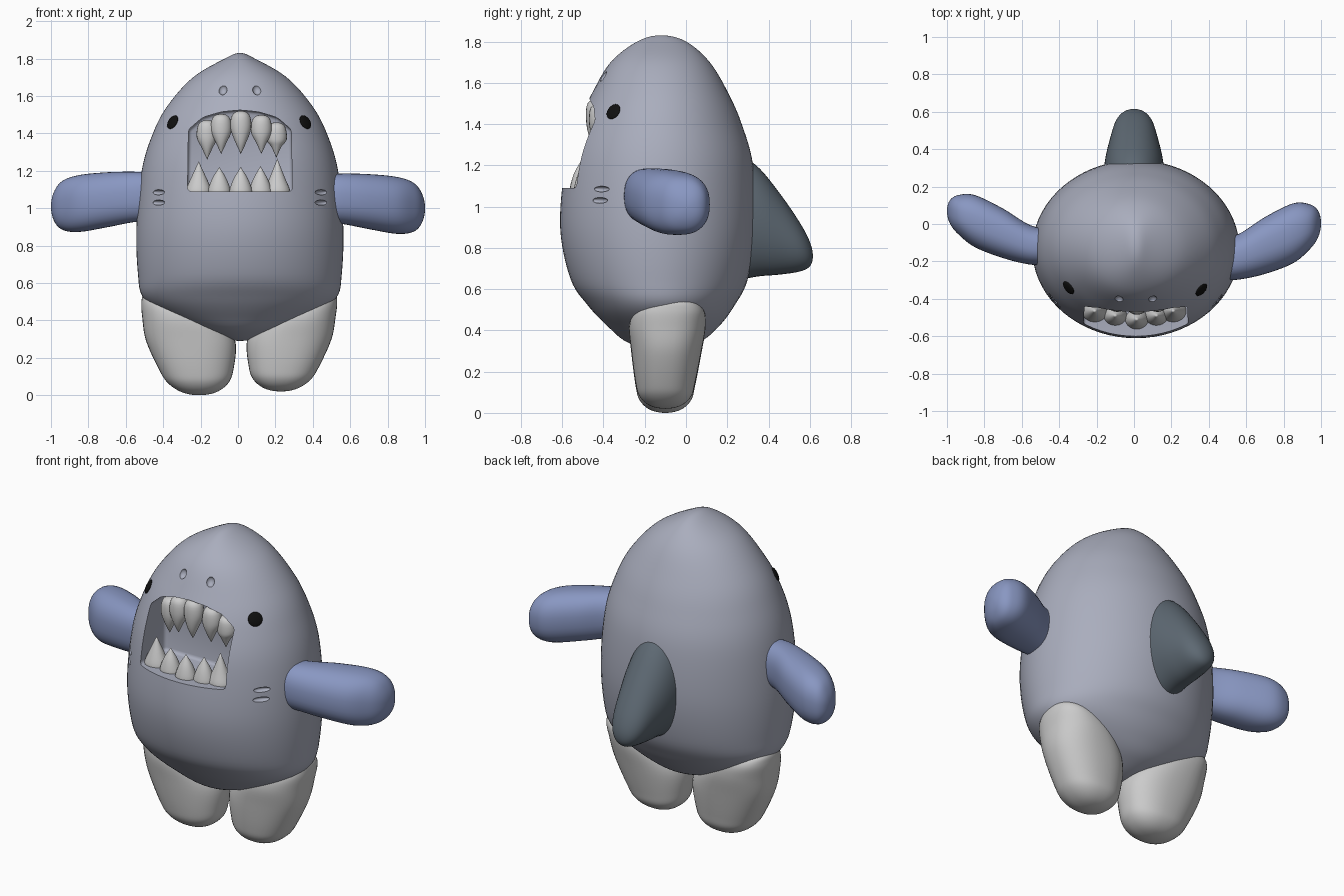
import bpy, bmesh, math
from mathutils import Vector

if "Cube" in bpy.data.objects:
    bpy.data.objects.remove(bpy.data.objects["Cube"])


def material(name, rgb):
    m = bpy.data.materials.new(name)
    m.diffuse_color = (*rgb, 1)
    m.use_nodes = True
    m.node_tree.nodes["Principled BSDF"].inputs["Base Color"].default_value = m.diffuse_color
    return m


BODY = material("slate", (0.40, 0.42, 0.51))
ARM = material("blue", (0.25, 0.31, 0.54))
FIN = material("dark_slate", (0.11, 0.14, 0.17))
BLACK = material("black", (0.005, 0.005, 0.005))


def finish(name, bm, mat=None, angle=40):
    bmesh.ops.recalc_face_normals(bm, faces=bm.faces)
    me = bpy.data.meshes.new(name)
    bm.to_mesh(me)
    bm.free()
    ob = bpy.data.objects.new(name, me)
    bpy.context.collection.objects.link(ob)
    if mat:
        me.materials.append(mat)
    smooth(ob, angle)
    return ob


def smooth(ob, angle=40):
    bpy.ops.object.select_all(action='DESELECT')
    bpy.context.view_layer.objects.active = ob
    ob.select_set(True)
    bpy.ops.object.shade_smooth_by_angle(angle=math.radians(angle))


def loft(name, stations, axis='z', mat=None, seg=40, sub=6, power=2.0, sharp=False):
    """Superellipse rings (t, u, v, ru, rv) joined along an axis by a smooth spline."""
    P = [tuple(s) for s in stations]

    def phantom(end, nxt, flat):
        if end[3] == 0 and not flat:
            return (nxt[0], nxt[1], nxt[2], -nxt[3], -nxt[4])
        return tuple(2 * a - b for a, b in zip(end, nxt))
    Q = [phantom(P[0], P[1], sharp)] + P + [phantom(P[-1], P[-2], False)]
    rows = []
    for i in range(1, len(P)):
        for k in range(sub):
            s = k / sub
            rows.append([0.5 * (2 * b + (c - a) * s + (2 * a - 5 * b + 4 * c - d) * s * s
                                + (3 * b - a - 3 * c + d) * s ** 3)
                         for a, b, c, d in zip(Q[i - 1], Q[i], Q[i + 1], Q[i + 2])])
    rows.append(P[-1])
    place = {'z': lambda t, u, v: (u, v, t), 'x': lambda t, u, v: (t, u, v),
             'y': lambda t, u, v: (u, t, v)}[axis]
    bm = bmesh.new()
    rings = []
    for t, u, v, ru, rv in rows:
        if abs(ru) < 1e-6:
            rings.append([bm.verts.new(place(t, u, v))])
            continue
        ring = []
        for j in range(seg):
            a = 2 * math.pi * j / seg
            c, s = math.cos(a), math.sin(a)
            du = math.copysign(abs(c) ** (2 / power), c) * ru
            dv = math.copysign(abs(s) ** (2 / power), s) * rv
            ring.append(bm.verts.new(place(t, u + du, v + dv)))
        rings.append(ring)
    for A, B in zip(rings, rings[1:]):
        for j in range(seg):
            k = (j + 1) % seg
            if len(A) == 1:
                bm.faces.new((A[0], B[j], B[k]))
            elif len(B) == 1:
                bm.faces.new((A[j], A[k], B[0]))
            else:
                bm.faces.new((A[j], A[k], B[k], B[j]))
    for r in (rings[0], rings[-1]):
        if len(r) > 1:
            bm.faces.new(r)
    return finish(name, bm, mat)


def blob(name, loc, normal, size, mat=None):
    """Ellipsoid whose local z follows the surface normal and local y points up."""
    bm = bmesh.new()
    bmesh.ops.create_uvsphere(bm, u_segments=24, v_segments=14, radius=1)
    ob = finish(name, bm, mat)
    ob.location = loc
    ob.rotation_mode = 'QUATERNION'
    ob.rotation_quaternion = Vector(normal).to_track_quat('Z', 'Y')
    ob.scale = size
    return ob


# Egg-shaped body
body = loft("body", [
    (0.29, 0.01, -0.11, 0, 0), (0.34, 0.01, -0.11, 0.19, 0.17),
    (0.42, 0.01, -0.11, 0.38, 0.27), (0.52, 0.01, -0.12, 0.515, 0.355),
    (0.65, 0.01, -0.13, 0.545, 0.43), (0.90, 0.01, -0.135, 0.553, 0.475),
    (1.20, 0.01, -0.13, 0.525, 0.455), (1.40, 0.01, -0.128, 0.465, 0.398),
    (1.55, 0.01, -0.125, 0.385, 0.33), (1.70, 0.01, -0.125, 0.25, 0.24),
    (1.80, 0.01, -0.118, 0.08, 0.118), (1.83, 0.01, -0.12, 0, 0)], mat=BODY, seg=72)
bpy.context.view_layer.update()


def on_front(x, z):
    hit, loc, nor, _ = body.ray_cast(Vector((x, -2, z)), Vector((0, 1, 0)))
    return loc, nor


cutters = []
# Eyes, nostril dents and gill slits on both sides
for side, label in ((-1, "left"), (1, "right")):
    loc, nor = on_front(0.005 + side * 0.355, 1.46)
    blob(label + "_eye", loc, nor, (0.04, 0.04, 0.012), BLACK)
    loc, nor = on_front(0.01 + side * 0.09, 1.63)
    cutters.append(blob("nostril_cutter", loc + nor * 0.008, nor, (0.024, 0.03, 0.025)))
    for z in (1.03, 1.085):
        loc, nor = on_front(0.01 + side * 0.435, z)
        cutters.append(blob("gill_cutter", loc, nor, (0.048, 0.014, 0.018)))

# Arched mouth cavity
outline = [(-0.27, 1.09), (0.29, 1.09), (0.285, 1.42), (0.21, 1.485), (0.11, 1.515),
           (0.01, 1.525), (-0.09, 1.515), (-0.19, 1.485), (-0.265, 1.42)]
bm = bmesh.new()
face = bm.faces.new([bm.verts.new((x, -0.9, z)) for x, z in outline])
out = bmesh.ops.extrude_face_region(bm, geom=[face])
bmesh.ops.translate(bm, vec=(0, 0.6, 0), verts=[g for g in out["geom"] if isinstance(g, bmesh.types.BMVert)])
bmesh.ops.recalc_face_normals(bm, faces=bm.faces)
bmesh.ops.bevel(bm, geom=bm.edges[:], offset=0.02, segments=3, profile=0.5, affect='EDGES')
cutters.append(finish("mouth_cutter", bm))

for c in cutters:
    c.hide_render = True
    mod = body.modifiers.new("cut", 'BOOLEAN')
    mod.operation = 'DIFFERENCE'
    mod.solver = 'EXACT'
    mod.object = c
    bpy.context.view_layer.objects.active = body
    bpy.ops.object.modifier_apply(modifier=mod.name)
for c in cutters:
    bpy.data.objects.remove(c, do_unlink=True)
smooth(body, 35)

# Teeth: x, tip height, y
for i, (x, tip, y) in enumerate([(-0.165, 1.26, -0.395), (-0.09, 1.29, -0.42), (0.015, 1.29, -0.435),
                                 (0.125, 1.29, -0.42), (0.205, 1.27, -0.395)]):
    top = 1.52 - 1.6 * (x - 0.01) ** 2
    loft(f"upper_tooth_{i + 1}", [(tip, x, y - 0.01, 0, 0), (tip + 0.06, x, y - 0.01, 0.028, 0.028),
         (top - 0.09, x, y, 0.056, 0.05), (top - 0.02, x, y, 0.045, 0.042), (top, x, y, 0, 0)],
         seg=20, sub=4, sharp=True)
for i, (x, tip, y) in enumerate([(-0.21, 1.25, -0.465), (-0.10, 1.22, -0.49), (0.015, 1.22, -0.51),
                                 (0.12, 1.225, -0.49), (0.21, 1.265, -0.465)]):
    r = 0.06 if i in (1, 2, 3) else 0.068
    loft(f"lower_tooth_{i + 1}", [(tip, x, y, 0, 0), (1.16, x, y, r * 0.62, r * 0.55),
         (1.10, x, y, r, r * 0.85), (1.07, x, y, r, r * 0.85)], seg=20, sub=4, sharp=True)

# Swept-back arms
arm = [(0.45, -0.19, 1.05, 0.11, 0.13), (0.56, -0.175, 1.05, 0.122, 0.135), (0.70, -0.115, 1.035, 0.152, 0.147),
       (0.85, -0.05, 1.015, 0.16, 0.152), (0.94, -0.015, 1.005, 0.12, 0.13),
       (0.985, 0.0, 1.0, 0.07, 0.075), (1.0, 0.005, 1.0, 0, 0)]
loft("right_arm", arm, 'x', ARM, power=2.4)
loft("left_arm", [(-t, u + 0.065, v + 0.01, ru * 0.87, rv) for t, u, v, ru, rv in arm], 'x', ARM, power=2.4)

# Stubby legs
leg = [(0.02, 0.23, -0.10, 0, 0), (0.035, 0.23, -0.10, 0.085, 0.075), (0.08, 0.235, -0.10, 0.15, 0.125),
       (0.15, 0.245, -0.10, 0.187, 0.145), (0.30, 0.275, -0.095, 0.225, 0.17),
       (0.42, 0.325, -0.09, 0.197, 0.185), (0.50, 0.39, -0.08, 0.14, 0.165),
       (0.545, 0.43, -0.07, 0.085, 0.10), (0.56, 0.44, -0.07, 0, 0)]
loft("right_leg", leg, power=2.3)
loft("left_leg", [(t - 0.02 * (0.56 - t) / 0.54, 0.022 - u, v, ru * 1.06, rv) for t, u, v, ru, rv in leg], power=2.3)

# Back fin
loft("back_fin", [(0.20, 0, 0.96, 0.17, 0.33), (0.34, 0, 0.93, 0.155, 0.27), (0.45, 0, 0.87, 0.13, 0.20),
                  (0.55, 0, 0.805, 0.098, 0.12), (0.60, 0, 0.77, 0.055, 0.06), (0.615, 0, 0.76, 0, 0)], 'y', FIN)
